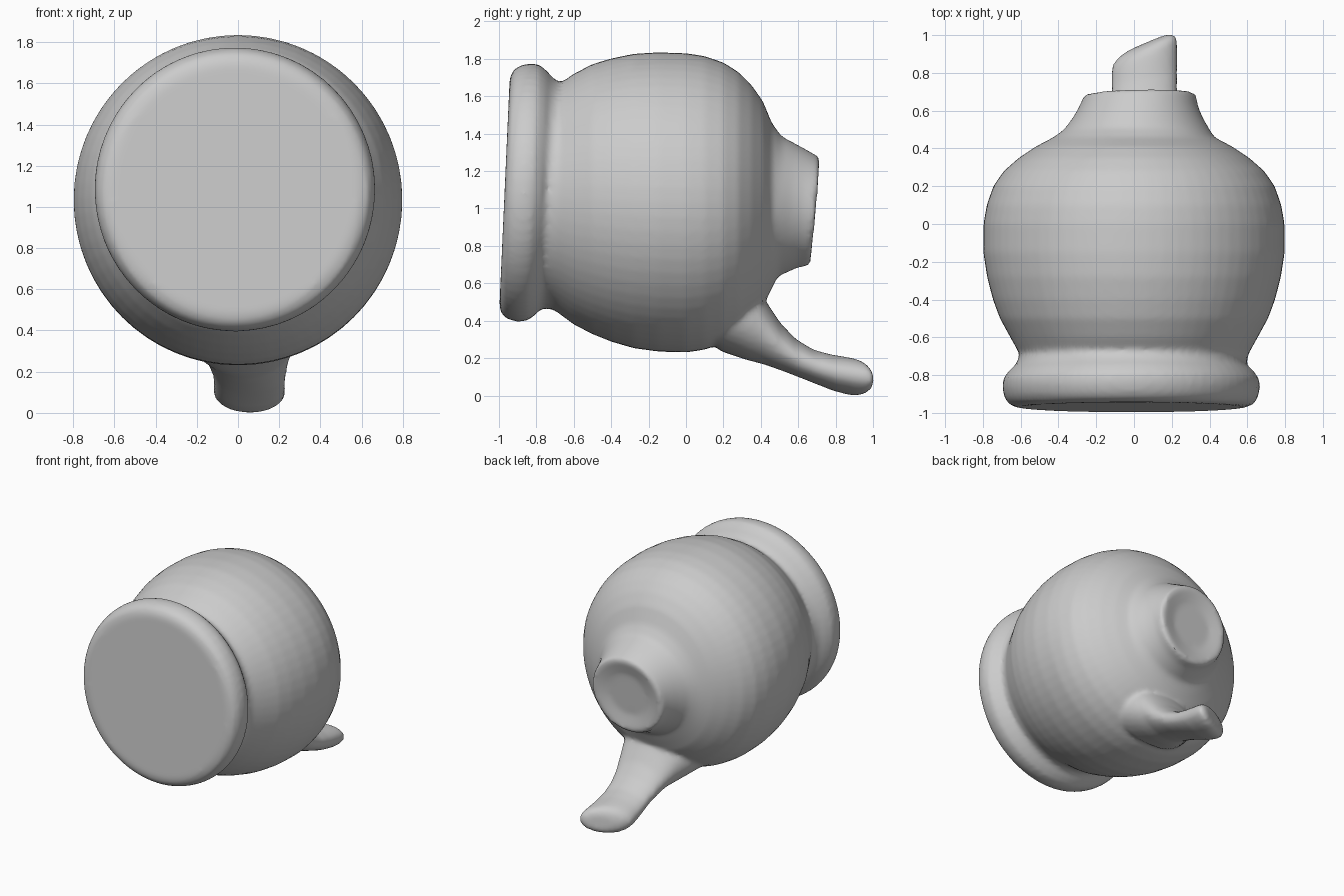
import bpy, bmesh, math

clay = bpy.data.materials.new("grey clay")
clay.diffuse_color = (0.6, 0.6, 0.6, 1)


def loft(name, rings, sides=64):
    """Skin elliptical rings (y, cx, cz, rx, rz, tilt_z, tilt_x) along y and cap both ends."""
    bm = bmesh.new()
    loops = []
    for y, cx, cz, rx, rz, tz, tx in rings:
        loop = []
        for i in range(sides):
            a = 2 * math.pi * i / sides
            dx, dz = rx * math.cos(a), rz * math.sin(a)
            loop.append(bm.verts.new((cx + dx, y + tz * dz + tx * dx, cz + dz)))
        loops.append(loop)
    for a, b in zip(loops, loops[1:]):
        for i in range(sides):
            j = (i + 1) % sides
            bm.faces.new((a[i], a[j], b[j], b[i]))
    bm.faces.new(loops[0])
    bm.faces.new(loops[-1])
    bmesh.ops.recalc_face_normals(bm, faces=bm.faces)
    me = bpy.data.meshes.new(name)
    bm.to_mesh(me)
    bm.free()
    me.materials.append(clay)
    ob = bpy.data.objects.new(name, me)
    bpy.context.collection.objects.link(ob)
    return ob


# Flat base with a thick rim, groove, round belly and short neck
T = 0.045
body = [(y, -0.015, 1.085, r, r + 0.008, T, 0) for y, r in
        [(-0.97, 0.60), (-0.955, 0.645), (-0.92, 0.67), (-0.87, 0.682),
         (-0.82, 0.678), (-0.775, 0.645), (-0.745, 0.61)]]
body += [(y, 0, cz, rx, rz, t, 0) for y, cz, rx, rz, t in
         [(-0.69, 1.065, 0.605, 0.605, 0.03), (-0.60, 1.05, 0.655, 0.67, 0),
          (-0.50, 1.05, 0.71, 0.722, 0), (-0.40, 1.045, 0.747, 0.757, 0),
          (-0.28, 1.04, 0.778, 0.787, 0), (-0.15, 1.035, 0.798, 0.80, 0),
          (0.0, 1.03, 0.797, 0.80, 0), (0.10, 1.03, 0.78, 0.785, 0),
          (0.20, 1.03, 0.745, 0.75, 0), (0.28, 1.03, 0.69, 0.70, 0),
          (0.35, 1.03, 0.61, 0.63, 0), (0.41, 1.025, 0.52, 0.55, 0),
          (0.46, 1.015, 0.425, 0.44, 0)]]
body += [(0.50, 0.015, 1.01, 0.385, 0.375, 0.03, 0),
         (0.56, 0.02, 1.005, 0.345, 0.345, 0.05, 0),
         (0.62, 0.025, 1.0, 0.315, 0.315, 0.07, 0),
         (0.685, 0.03, 0.985, 0.295, 0.29, 0.09, 0.02),
         (0.69, 0.03, 0.985, 0.27, 0.27, 0.09, 0.02),
         (0.665, 0.03, 0.985, 0.16, 0.16, 0.09, 0.02)]
vessel = loft("vessel", body)

# Flattened tail handle: y, underside, topside, half width, centre x, sideways slant
path = [(0.15, 0.24, 0.75, 0.36, 0.00, 0), (0.30, 0.19, 0.68, 0.29, 0.02, 0),
        (0.40, 0.165, 0.58, 0.24, 0.035, 0), (0.46, 0.145, 0.48, 0.215, 0.045, 0),
        (0.52, 0.125, 0.385, 0.195, 0.05, 0), (0.60, 0.095, 0.30, 0.18, 0.055, 0),
        (0.69, 0.06, 0.245, 0.175, 0.055, 0.08), (0.78, 0.025, 0.22, 0.175, 0.055, 0.2),
        (0.87, 0.002, 0.205, 0.175, 0.055, 0.35), (0.915, 0.0, 0.195, 0.17, 0.058, 0.42),
        (0.945, 0.015, 0.175, 0.145, 0.065, 0.42), (0.96, 0.04, 0.14, 0.10, 0.07, 0.42)]
tail = loft("tail_handle",
            [(y, cx, (lo + hi) / 2, w, (hi - lo) / 2, -0.1, s) for y, lo, hi, w, cx, s in path], 32)

# Fuse the handle into the body and soften the joint
bpy.ops.object.select_all(action='DESELECT')
tail.select_set(True)
vessel.select_set(True)
bpy.context.view_layer.objects.active = vessel
bpy.ops.object.join()
fuse = vessel.modifiers.new("fuse", 'REMESH')
fuse.mode = 'VOXEL'
fuse.voxel_size = 0.018
fuse.use_smooth_shade = True
soft = vessel.modifiers.new("soften", 'SMOOTH')
soft.factor = 0.5
soft.iterations = 4
bpy.ops.object.modifier_apply(modifier="fuse")
bpy.ops.object.modifier_apply(modifier="soften")
bpy.ops.object.shade_smooth_by_angle(angle=math.radians(40))
